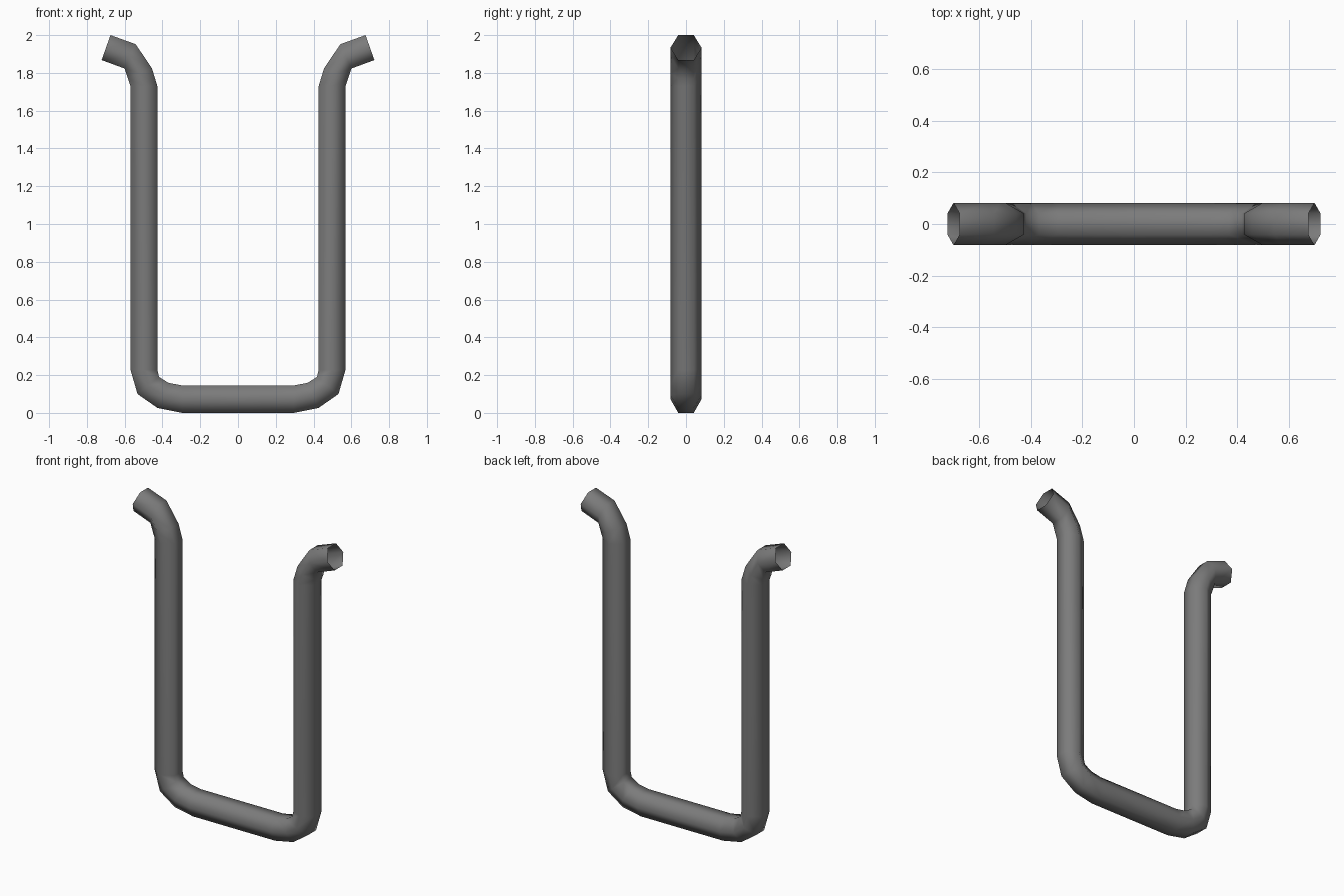
import bpy
import bmesh
from mathutils import Vector

cube = bpy.data.objects.get("Cube")
if cube:
    bpy.data.objects.remove(cube, do_unlink=True)

# Dark grey metal
metal = bpy.data.materials.new("dark_grey_metal")
metal.use_nodes = True
colour = (0.2, 0.2, 0.2, 1)
metal.diffuse_color = colour
metal.node_tree.nodes["Principled BSDF"].inputs["Base Color"].default_value = colour

RADIUS = 0.082

# Half of the bent tube: (outer x, outer z, inner x, inner z) for each ring
rings = [
    (0, 0, 0, 0.145),
    (0.295, 0, 0.295, 0.145),
    (0.426, 0.026, 0.368, 0.159),
    (0.532, 0.10, 0.418, 0.19),
    (0.569, 0.228, 0.427, 0.228),
    (0.569, 1.73, 0.427, 1.73),
    (0.583, 1.77, 0.456, 1.825),
    (0.60, 1.823, 0.542, 1.952),
    (0.722, 1.868, 0.675, 2.0),
]


def hex_ring(bm, ox, oz, ix, iz):
    """Six-sided section with flats on the outside and inside of the bend."""
    outer, inner = Vector((ox, 0, oz)), Vector((ix, 0, iz))
    middle = (outer + inner) / 2
    side = Vector((0, RADIUS, 0))
    points = (outer - side / 2, outer + side / 2, middle + side,
              inner + side / 2, inner - side / 2, middle - side)
    return [bm.verts.new(p) for p in points]


# Sweep the section, leaving the tube ends open
bm = bmesh.new()
loops = [hex_ring(bm, *r) for r in rings]
for a, b in zip(loops, loops[1:]):
    for i in range(6):
        j = (i + 1) % 6
        bm.faces.new((a[i], a[j], b[j], b[i]))
bmesh.ops.recalc_face_normals(bm, faces=bm.faces)
# An open tube: make sure the underside of the base points down
base = min(bm.faces, key=lambda f: f.calc_center_median().z)
if base.normal.z > 0:
    bmesh.ops.reverse_faces(bm, faces=bm.faces)
for f in bm.faces:
    f.smooth = True

mesh = bpy.data.meshes.new("bent_tube")
bm.to_mesh(mesh)
bm.free()
mesh.materials.append(metal)
tube = bpy.data.objects.new("bent_tube", mesh)
bpy.context.collection.objects.link(tube)

# Mirror to the other side, welded at the middle
mirror = tube.modifiers.new("mirror", "MIRROR")
mirror.use_axis[0] = True
mirror.use_clip = True
mirror.merge_threshold = 0.001
